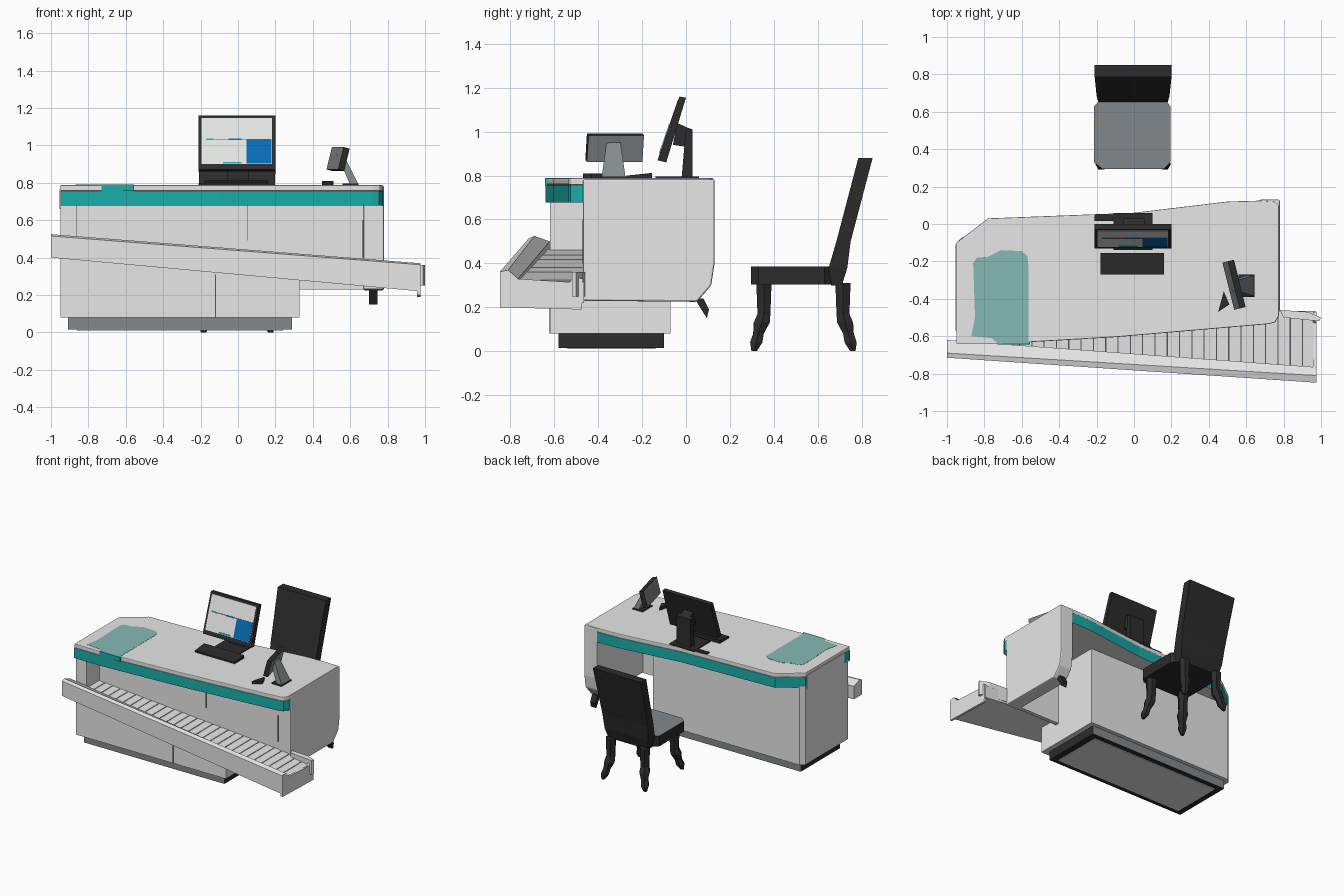
import bpy, bmesh
from math import cos, sin, pi, radians
from mathutils import Vector

if "Cube" in bpy.data.objects:
    bpy.data.objects.remove(bpy.data.objects["Cube"])


def material(name, r, g, b):
    m = bpy.data.materials.new(name)
    m.use_nodes = True
    m.diffuse_color = (r, g, b, 1)
    m.node_tree.nodes["Principled BSDF"].inputs["Base Color"].default_value = (r, g, b, 1)
    return m


PALE = material("pale_grey", 0.81, 0.82, 0.81)
TEAL = material("teal", 0.01, 0.43, 0.41)
SAGE = material("soft_teal", 0.24, 0.49, 0.46)
BLACK = material("black", 0.025, 0.025, 0.026)
GREY = material("mid_grey", 0.23, 0.25, 0.26)
SLATE = material("slate", 0.09, 0.092, 0.095)
WHITE = material("screen_white", 0.82, 0.84, 0.82)
BLUE = material("blue", 0.002, 0.15, 0.46)


def loft(name, sections, *mats, bevel=0):
    """Skin closed rings of equal length and cap both ends."""
    bm = bmesh.new()
    rings = [[bm.verts.new(p) for p in s] for s in sections]
    n = len(rings[0])
    for a, b in zip(rings, rings[1:]):
        for i in range(n):
            j = (i + 1) % n
            bm.faces.new((a[i], a[j], b[j], b[i]))
    bm.faces.new(rings[0])
    bm.faces.new(rings[-1])
    bmesh.ops.recalc_face_normals(bm, faces=bm.faces)
    mesh = bpy.data.meshes.new(name)
    bm.to_mesh(mesh)
    bm.free()
    for m in mats:
        mesh.materials.append(m)
    ob = bpy.data.objects.new(name, mesh)
    bpy.context.collection.objects.link(ob)
    if bevel:
        mod = ob.modifiers.new("bevel", "BEVEL")
        mod.width, mod.segments = bevel, 2
    return ob


def prism(name, outline, lo, hi, axis, *mats, bevel=0):
    """Extrude a 2D outline along the given axis."""
    def ring(h):
        return [[(h, a, b), (a, h, b), (a, b, h)]["xyz".index(axis)] for a, b in outline]
    return loft(name, [ring(lo), ring(hi)], *mats, bevel=bevel)


def box(name, x0, x1, y0, y1, z0, z1, *mats):
    return prism(name, [(x0, y0), (x1, y0), (x1, y1), (x0, y1)], z0, z1, "z", *mats)


def paint(ob, rule):
    for f in ob.data.polygons:
        f.material_index = int(rule(f))


# Desk top: slab over a coloured band
outline = [(-0.95, -0.64), (-0.7, -0.64), (-0.1, -0.605), (0.72, -0.535), (0.755, -0.525), (0.775, -0.49),
           (0.775, 0.1), (0.75, 0.12), (0.68, 0.125), (0.5, 0.12), (0, 0.06), (-0.78, 0.03), (-0.95, -0.1)]
prism("desk_top", outline, 0.757, 0.788, "z", PALE, bevel=0.005)
band = prism("desk_band", outline, 0.678, 0.757, "z", PALE, TEAL)
paint(band, lambda f: abs(f.normal.z) < 0.5)
box("left_side_panel", -0.954, -0.94, -0.57, -0.11, 0.66, 0.765, PALE)

# Cabinet: recessed wall, full-height left end, and a base sloping under the chute
prism("cabinet", [(-0.95, -0.46), (0.33, -0.46), (0.33, -0.07), (-0.92, -0.07), (-0.95, -0.1)],
      0.08, 0.69, "z", PALE)
box("cabinet_left_end", -0.95, -0.86, -0.62, -0.455, 0.08, 0.69, PALE)
prism("cabinet_base_front", [(-0.95, 0.08), (0.33, 0.08), (0.33, 0.29), (-0.95, 0.41)],
      -0.62, -0.455, "y", PALE)
box("front_panel", 0.32, 0.68, -0.46, -0.43, 0.23, 0.69, PALE)

# Plinth with a pale floor panel underneath
plinth = box("plinth", -0.91, 0.29, -0.58, -0.1, 0.015, 0.08, GREY, BLACK)
paint(plinth, lambda f: abs(f.normal.x) > 0.9 or f.normal.z < -0.9)
box("plinth_underside", -0.86, 0.24, -0.54, -0.14, 0.01, 0.016, PALE)

# Panel seams
for name, x, y, z0, z1 in (("lower_seam", -0.12, -0.62, 0.08, 0.31),
                           ("upper_seam", 0.05, -0.46, 0.49, 0.68),
                           ("wing_seam", 0.668, -0.47, 0.4, 0.6)):
    box(name, x - 0.002, x + 0.002, y - 0.002, y + 0.004, z0, z1, SLATE)

# Right pedestal wing with its hook
prism("right_wing", [(-0.47, 0.23), (0.05, 0.225), (0.115, 0.3), (0.13, 0.4), (0.13, 0.785), (-0.47, 0.785)],
      0.67, 0.78, "x", PALE, bevel=0.008)
prism("wing_hook", [(0.04, 0.24), (0.07, 0.19), (0.095, 0.15), (0.105, 0.19), (0.08, 0.24)],
      0.7, 0.745, "x", BLACK)

# Counter mat draped over the front edge
prism("counter_mat", [(-0.87, -0.6), (-0.85, -0.5), (-0.86, -0.21), (-0.84, -0.18), (-0.78, -0.175),
                      (-0.71, -0.14), (-0.6, -0.145), (-0.57, -0.17), (-0.565, -0.22), (-0.565, -0.635),
                      (-0.73, -0.638), (-0.76, -0.61)], 0.786, 0.7895, "z", SAGE)
box("mat_lip", -0.73, -0.555, -0.643, -0.632, 0.755, 0.7895, TEAL)


# Sloping chute: folded outer guard beside a wide slatted bed
def along(a, b, t, dz=0.0):
    return Vector((-1, *a)).lerp(Vector((0.97, *b)), t) + Vector((0, 0, dz))


guard_left = [(-0.715, 0.4), (-0.715, 0.515), (-0.69, 0.525), (-0.62, 0.5), (-0.62, 0.4)]
guard_right = [(-0.848, 0.22), (-0.848, 0.362), (-0.81, 0.37), (-0.765, 0.33), (-0.765, 0.22)]
bed_left = [(-0.63, 0.4), (-0.63, 0.465), (-0.465, 0.465), (-0.465, 0.4)]
bed_right = [(-0.775, 0.22), (-0.775, 0.31), (-0.465, 0.31), (-0.465, 0.22)]
loft("chute_guard", [[along(a, b, t) for a, b in zip(guard_left, guard_right)] for t in (0, 1)], PALE)
bed = loft("chute_bed", [[along(a, b, t) for a, b in zip(bed_left, bed_right)] for t in (0.03, 1)],
           PALE, SLATE)
paint(bed, lambda f: f.normal.z > 0.7)
slats = 28
pitch = 0.935 / slats
for k in range(slats):
    a = 0.065 + pitch * k
    loft(f"chute_slat_{k + 1}",
         [[along(bed_left[i], bed_right[i], t, dz) for i, dz in ((1, -0.005), (2, -0.005), (2, 0.008), (1, 0.008))]
          for t in (a, a + pitch - 0.003)], PALE)
prism("chute_end", [(-0.848, 0.2), (-0.848, 0.36), (-0.81, 0.37), (-0.77, 0.33), (-0.53, 0.315),
                    (-0.51, 0.34), (-0.47, 0.33), (-0.475, 0.19)], 0.958, 0.975, "x", PALE)
prism("chute_end_rail", [(0.78, -0.46), (0.93, -0.47), (1, -0.5), (0.99, -0.52), (0.8, -0.5)],
      0.25, 0.36, "z", PALE)

# Monitor
prism("monitor", [(-0.13, 0.87), (-0.09, 0.86), (0, 1.155), (-0.03, 1.16)], -0.21, 0.2, "x", BLACK)


def screen(name, x0, x1, z0, z1, mat, lift):
    def y(z):
        return -0.13 + (z - 0.87) * 0.345 - lift
    prism(name, [(y(z0), z0), (y(z1), z1), (y(z1) + 0.004, z1), (y(z0) + 0.004, z0)], x0, x1, "x", mat)


screen("screen", -0.195, 0.182, 0.9, 1.145, WHITE, 0.002)
screen("screen_blue_block", 0.045, 0.18, 0.902, 1.035, BLUE, 0.004)
screen("screen_rule", -0.17, 0.045, 1.031, 1.034, SLATE, 0.004)
screen("screen_teal_mark", -0.08, 0.02, 0.902, 0.912, TEAL, 0.004)
screen("screen_teal_dash", -0.17, -0.13, 1.028, 1.036, TEAL, 0.005)
screen("screen_blue_dash", -0.05, 0.02, 1.028, 1.036, BLUE, 0.005)
prism("monitor_column", [(-0.02, 0.79), (0.03, 0.79), (0.03, 1.01), (0, 1.02)], -0.06, 0.06, "x", BLACK)
prism("monitor_arm", [(-0.06, 0.94), (0.01, 0.93), (0.025, 1.01), (-0.04, 1.04)], -0.04, 0.04, "x", BLACK)
box("monitor_foot", -0.11, 0.1, -0.14, 0.06, 0.785, 0.797, BLACK)
box("cable_box", -0.21, 0.07, 0.015, 0.05, 0.785, 0.797, BLACK)
prism("keyboard", [(-0.27, 0.785), (-0.155, 0.785), (-0.155, 0.812), (-0.27, 0.8)], -0.18, 0.16, "x", BLACK)

# Customer display with stand and pen tray
panel = box("display_panel", -0.017, 0.017, -0.13, 0.13, -0.062, 0.062, BLACK, GREY)
paint(panel, lambda f: abs(f.normal.x) > 0.9)
panel.location = (0.535, -0.325, 0.927)
panel.rotation_euler = (0, radians(14), radians(14))
loft("display_stand", [[(x0, -0.33 - w, z), (x1, -0.33 - w, z), (x1, -0.33 + w, z), (x0, -0.33 + w, z)]
                       for x0, x1, w, z in ((0.6, 0.645, 0.055, 0.788), (0.53, 0.565, 0.032, 0.95))], GREY)
box("display_foot", 0.56, 0.645, -0.39, -0.27, 0.785, 0.797, BLACK)
prism("pen_tray", [(0.45, -0.47), (0.51, -0.43), (0.48, -0.36)], 0.785, 0.81, "z", BLACK)

# Chair seat and reclined back
seat = prism("chair_seat", [(-0.17, 0.295), (0.16, 0.295), (0.195, 0.33), (0.195, 0.63), (0.16, 0.67),
                            (-0.17, 0.67), (-0.215, 0.63), (-0.215, 0.33)], 0.305, 0.385, "z", BLACK, GREY)
paint(seat, lambda f: f.normal.z > 0.9)
rings = [[(-w, y0, z), (w, y0, z), (w, y1, z), (-w, y1, z)]
         for w, y0, y1, z in ((0.17, 0.66, 0.71, 0.3), (0.185, 0.65, 0.735, 0.38),
                              (0.195, 0.685, 0.75, 0.5), (0.205, 0.785, 0.85, 0.88))]
loft("chair_back", [[(x - 0.005, y, z) for x, y, z in r] for r in rings], BLACK)

# Curved chair legs with splayed feet
path = ((0, 0, 0.31, 0.04), (0, 0, 0.17, 0.034), (0.005, 0.01, 0.13, 0.042),
        (0.015, 0.025, 0.08, 0.028), (0.025, 0.035, 0.04, 0.032), (0.035, 0.045, 0, 0.014))
for side, sx in (("left", 1), ("right", -1)):
    for end, sy, y in (("front", -1, 0.355), ("back", 1, 0.715)):
        loft(f"chair_{end}_{side}_leg",
             [[(sx * (0.145 + dx) - 0.005 + r * cos(a * pi / 3), y + sy * dy + r * sin(a * pi / 3), z)
               for a in range(6)] for dx, dy, z, r in path], BLACK)
